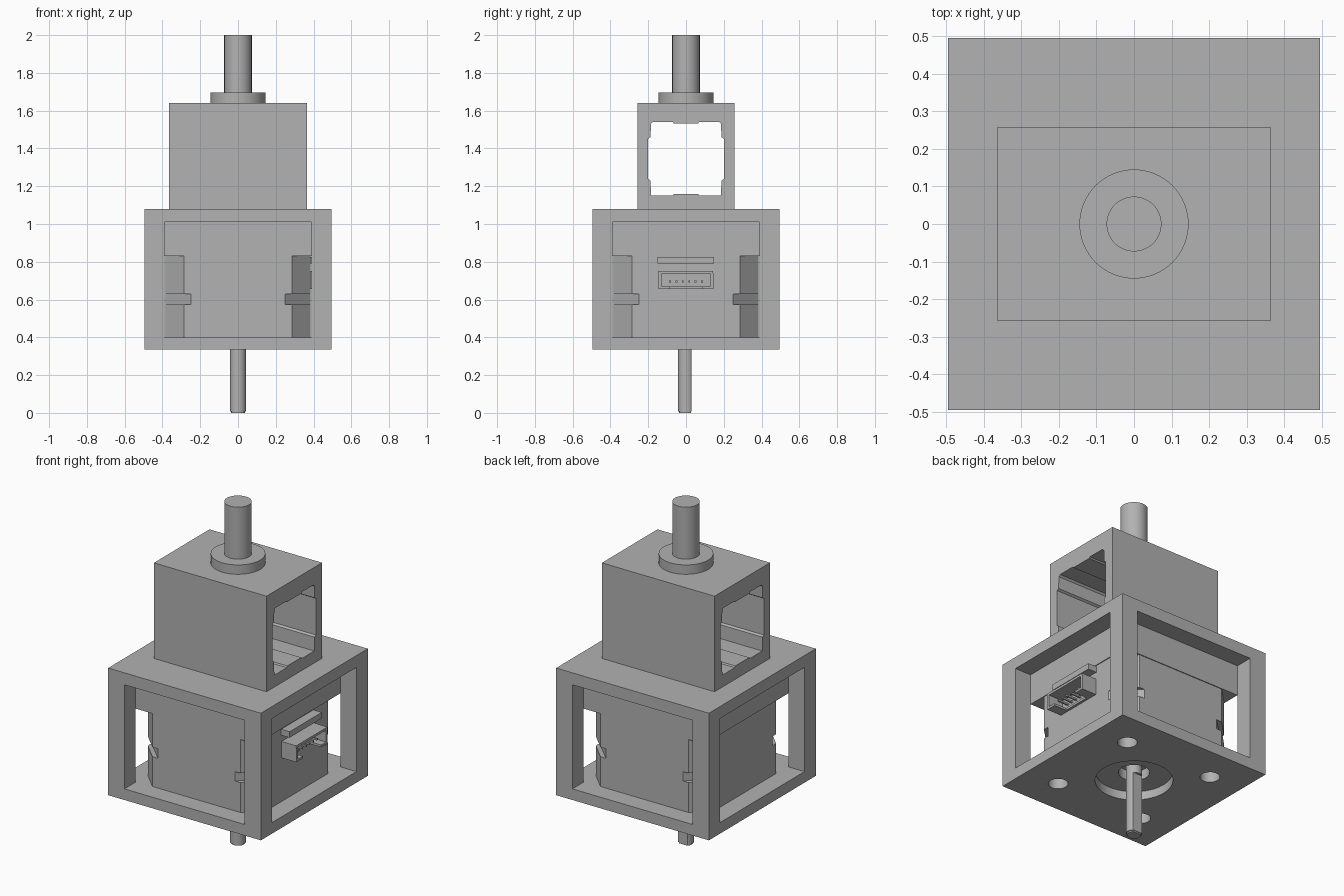
import bpy, bmesh, math

old = bpy.data.objects.get("Cube")
if old:
    bpy.data.objects.remove(old, do_unlink=True)

GREY = (0.445, 0.445, 0.445, 1)
mat = bpy.data.materials.new("plain_grey")
mat.use_nodes = True
mat.diffuse_color = GREY
bsdf = next(n for n in mat.node_tree.nodes if n.type == "BSDF_PRINCIPLED")
bsdf.inputs["Base Color"].default_value = GREY


def prism(name, pts, lo, hi, axis="z"):
    """Extrude a closed outline along z (points are x, y) or x (points are y, z)."""
    bm = bmesh.new()

    def place(p, h):
        return (p[0], p[1], h) if axis == "z" else (h, p[0], p[1])

    ends = [[bm.verts.new(place(p, h)) for p in pts] for h in (lo, hi)]
    for ring in ends:
        bm.faces.new(ring)
    n = len(pts)
    for i in range(n):
        j = (i + 1) % n
        bm.faces.new((ends[0][i], ends[0][j], ends[1][j], ends[1][i]))
    bmesh.ops.recalc_face_normals(bm, faces=bm.faces)
    mesh = bpy.data.meshes.new(name)
    bm.to_mesh(mesh)
    bm.free()
    mesh.materials.append(mat)
    ob = bpy.data.objects.new(name, mesh)
    bpy.context.collection.objects.link(ob)
    return ob


def box(name, x, y, z):
    return prism(name, [(x[0], y[0]), (x[1], y[0]), (x[1], y[1]), (x[0], y[1])], *z)


def circle(r, cx=0, cy=0, n=48, flat=None):
    pts = []
    for i in range(n):
        a = math.tau * i / n
        y = r * math.sin(a)
        pts.append((cx + r * math.cos(a), cy + (y if flat is None else min(y, flat))))
    return pts


def octagon(w, c):
    quarter = [(w, w - c), (w - c, w)]
    pts = []
    for k in range(4):
        for x, y in quarter:
            for _ in range(k):
                x, y = -y, x
            pts.append((x, y))
    return pts


def smooth(ob):
    bpy.ops.object.select_all(action="DESELECT")
    ob.select_set(True)
    bpy.context.view_layer.objects.active = ob
    bpy.ops.object.shade_smooth_by_angle(angle=math.radians(30))


def cut(ob, cutters):
    for c in cutters:
        c.hide_render = True
        mod = ob.modifiers.new("cut", "BOOLEAN")
        mod.operation, mod.solver, mod.object = "DIFFERENCE", "EXACT", c
    bpy.context.view_layer.update()
    deps = bpy.context.evaluated_depsgraph_get()
    mesh = bpy.data.meshes.new_from_object(ob.evaluated_get(deps))
    ob.modifiers.clear()
    ob.data = mesh
    for c in cutters:
        bpy.data.objects.remove(c, do_unlink=True)
    smooth(ob)


OUT, INN, BOLT = 0.495, 0.39, 0.286
SIDES = [(sx, sy) for sx in (-1, 1) for sy in (-1, 1)]

# Open cage with windows on four sides and a drilled floor
cage = box("cage", (-OUT, OUT), (-OUT, OUT), (0.335, 1.08))
cutters = [box("window_x", (-1, 1), (-INN, INN), (0.4, 1.01)),
           box("window_y", (-INN, INN), (-1, 1), (0.4, 1.01)),
           prism("boss_hole", circle(0.207), 0.2, 0.5)]
cutters += [prism("bolt_hole", circle(0.053, sx * BOLT, sy * BOLT, 24), 0.2, 0.5)
            for sx, sy in SIDES]
cut(cage, cutters)

# Motor body with chamfered corners and a notch around each corner
body = prism("motor_body", octagon(0.385, 0.1), 0.4, 0.575)
cut(body, [prism("shaft_hole", circle(0.083), 0.3, 0.44)]
    + [prism("thread_hole", circle(0.028, sx * BOLT, sy * BOLT, 16), 0.3, 0.48)
       for sx, sy in SIDES])
prism("motor_notch_band", octagon(0.385, 0.135), 0.575, 0.63)
prism("motor_upper_body", octagon(0.385, 0.1), 0.63, 0.83)
box("motor_cap", (-INN, INN), (-INN, INN), (0.83, 1.01))
boss = prism("motor_boss", circle(0.203), 0.383, 0.402)
cut(boss, [prism("boss_bore", circle(0.083), 0.3, 0.44)])

# Lower shaft with a flat on the back
smooth(prism("lower_shaft", circle(0.043, flat=0.03), 0.008, 0.36))
smooth(prism("lower_shaft_tip", circle(0.038, flat=0.027), 0, 0.008))
smooth(prism("lower_shaft_root", circle(0.043), 0.36, 0.46))

# Plug socket on the left side: lip, shell open outward, and pins
box("socket_lip", (0.37, 0.44), (-0.15, 0.148), (0.79, 0.825))
box("socket_roof", (0.37, 0.48), (-0.147, 0.143), (0.738, 0.752))
for s in (-1, 1):
    y0, y1 = sorted((s * 0.145, s * 0.131))
    box("socket_wall", (0.37, 0.48), (y0, y1), (0.655, 0.74))
    y0, y1 = sorted((s * 0.133, s * 0.085))
    box("socket_floor_edge", (0.37, 0.48), (y0, y1), (0.655, 0.668))
box("socket_floor", (0.37, 0.4), (-0.133, 0.133), (0.655, 0.668))
for i in range(6):
    y = -0.085 + 0.034 * i
    box("socket_pin", (0.37, 0.455), (y - 0.005, y + 0.005), (0.69, 0.7))

# Upper housing with a stepped tunnel from side to side
housing = box("upper_housing", (-0.365, 0.365), (-0.257, 0.257), (1.08, 1.64))
half = [(0.065, 1.158), (0.07, 1.15), (0.185, 1.15), (0.188, 1.23), (0.2, 1.238),
        (0.2, 1.452), (0.188, 1.46), (0.185, 1.53), (0.175, 1.54), (0.07, 1.54),
        (0.065, 1.533)]
outline = half + [(-y, z) for y, z in reversed(half)]
cut(housing, [prism("tunnel", outline, -1, 1, "x")])

# Collar and upper shaft
smooth(prism("collar", circle(0.145, n=64), 1.64, 1.695))
smooth(prism("upper_shaft", circle(0.073), 1.64, 2.0))
